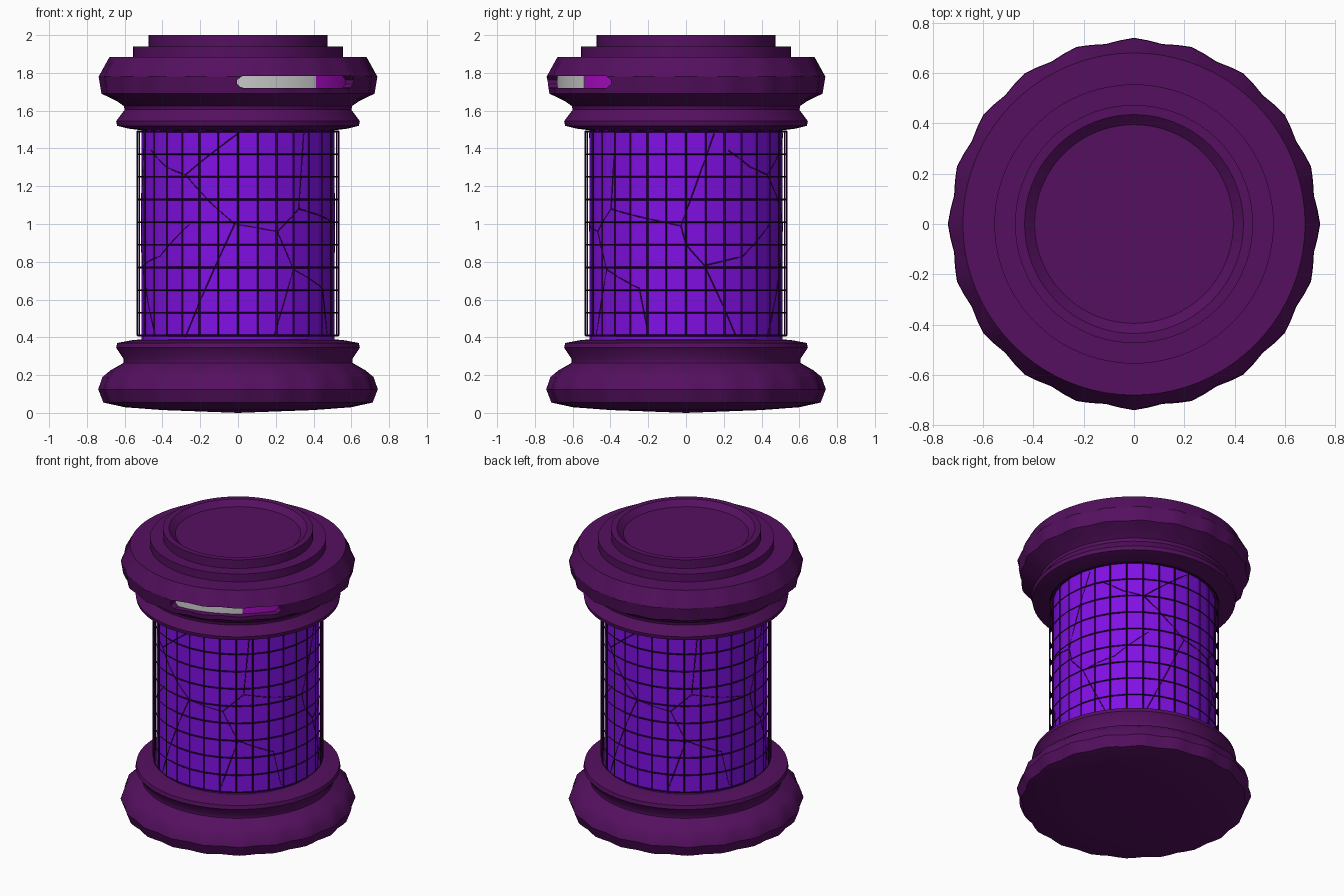
import bpy, bmesh
from math import sin, cos, pi, radians, sqrt

if "Cube" in bpy.data.objects:
    bpy.data.objects.remove(bpy.data.objects["Cube"])


def material(name, rgb):
    m = bpy.data.materials.new(name)
    m.diffuse_color = (*rgb, 1)
    m.use_nodes = True
    m.node_tree.nodes["Principled BSDF"].inputs["Base Color"].default_value = m.diffuse_color
    return m


SHELL = material("dark_plum", (0.09, 0.005, 0.115))
GLASS = material("violet_glass", (0.22, 0.005, 0.78))
WIRE = material("dark_wire", (0.035, 0.002, 0.06))
GLOW = material("magenta_light", (0.4, 0.003, 0.55))


def add_object(name, bm, mat=None, smooth=None):
    bmesh.ops.recalc_face_normals(bm, faces=bm.faces[:])
    me = bpy.data.meshes.new(name)
    bm.to_mesh(me)
    bm.free()
    ob = bpy.data.objects.new(name, me)
    bpy.context.collection.objects.link(ob)
    if mat:
        me.materials.append(mat)
    if smooth:
        bpy.ops.object.select_all(action='DESELECT')
        ob.select_set(True)
        bpy.context.view_layer.objects.active = ob
        bpy.ops.object.shade_smooth_by_angle(angle=radians(smooth))
    return ob


def polar(r, a, z):
    # angle 0 faces the front (-y), growing towards +x
    return (r * sin(a), -r * cos(a), z)


def lathe(name, profile, segs, mat, ripple=0.0, smooth=None):
    """Revolve (r, z) points; wide rings get a gentle hammered ripple."""
    bm = bmesh.new()
    rings = []
    for r, z in profile:
        if r == 0:
            rings.append([bm.verts.new((0, 0, z))] * segs)
            continue
        amp = ripple if r > 0.69 else 0
        rings.append([bm.verts.new(polar(r + amp * cos(20 * 2 * pi * i / segs), 2 * pi * i / segs, z))
                      for i in range(segs)])
    for a, b in zip(rings, rings[1:]):
        for i in range(segs):
            j = (i + 1) % segs
            bm.faces.new(list(dict.fromkeys((a[i], a[j], b[j], b[i]))))
    return add_object(name, bm, mat, smooth)


def arc_bar(name, r0, r1, a0, a1, round_start, round_end, mat=None, half=0.031, z=1.752):
    """Curved bar around the cap with optional rounded ends."""
    bm = bmesh.new()
    n, tip = 28, 2.5
    prev = None
    for i in range(n + 1):
        a = a0 + (a1 - a0) * i / n
        h = half
        for on, d in ((round_start, a - a0), (round_end, a1 - a)):
            if on and d < tip:
                h = min(h, half * (0.35 + 0.65 * sqrt(1 - (1 - d / tip) ** 2)))
        ring = [bm.verts.new(polar(r, radians(a), zz))
                for r, zz in ((r0, z - h), (r1, z - h), (r1, z + h), (r0, z + h))]
        if prev:
            for k in range(4):
                bm.faces.new((prev[k], prev[k - 1], ring[k - 1], ring[k]))
        else:
            bm.faces.new(ring)
        prev = ring
    bm.faces.new(prev)
    return add_object(name, bm, mat)


# Base and cap
lathe("base", [(0, 0), (0.4, 0.015), (0.6, 0.03), (0.705, 0.055), (0.732, 0.125), (0.71, 0.19),
               (0.675, 0.225), (0.605, 0.265), (0.605, 0.285), (0.645, 0.345), (0.64, 0.37),
               (0.56, 0.385), (0.5, 0.39), (0, 0.39)], 80, SHELL, 0.008, 35)
cap = lathe("cap", [(0, 1.49), (0.5, 1.495), (0.58, 1.505), (0.64, 1.52), (0.645, 1.545), (0.6, 1.605),
                    (0.605, 1.625), (0.64, 1.65), (0.715, 1.69), (0.73, 1.78), (0.68, 1.885),
                    (0.555, 1.885), (0.555, 1.94), (0.473, 1.94), (0.473, 2.0), (0.435, 2.0),
                    (0.395, 1.965), (0, 1.965)], 80, SHELL, 0.008, 30)

# Indicator slot in the cap with a grey bar and a lit bar inside
cutter = arc_bar("slot_cutter", 0.665, 0.85, -0.5, 57, True, True)
cutter.hide_render = True
cutter.hide_viewport = True
slot = cap.modifiers.new("slot", 'BOOLEAN')
slot.operation = 'DIFFERENCE'
slot.solver = 'EXACT'
slot.object = cutter
arc_bar("indicator_bar", 0.65, 0.68, -0.5, 37.5, True, False)
arc_bar("indicator_light", 0.65, 0.678, 37.5, 57, False, True, GLOW)

# Glass body
lathe("glass_body", [(0, 0.385), (0.512, 0.385), (0.512, 1.497), (0, 1.497)], 32, GLASS)

# Wire cage around the glass
cage = lathe("wire_cage", [(0.533, 0.41 + 0.12 * i) for i in range(10)], 32, WIRE)
wf = cage.modifiers.new("wires", 'WIREFRAME')
wf.thickness = 0.009
wf.offset = 0
wf.use_boundary = True

# Fracture lines on the glass: (degrees, height), repeated on the far side
CRACKS = [
    [(-64, 1.39), (-48, 1.3), (-33, 1.26), (-15, 1.1), (-2, 1.0), (24, 0.96), (35, 0.76), (61, 0.66), (67, 0.42)],
    [(-2, 1.0), (-33, 0.4)], [(35, 0.76), (22, 0.41)], [(-33, 1.26), (0, 1.48)],
    [(24, 0.96), (39, 1.08), (43, 1.48)], [(39, 1.08), (87, 0.99), (107, 1.48)],
    [(87, 0.99), (90, 0.89), (101, 0.78), (121, 0.41)], [(101, 0.78), (126, 0.83), (150, 1.0)],
]
cu = bpy.data.curves.new("glass_cracks", 'CURVE')
cu.dimensions = '3D'
cu.bevel_depth = 0.003
cu.bevel_resolution = 0
for turn in (0, 180):
    for crack in CRACKS:
        pts = []
        for (a0, z0), (a1, z1) in zip(crack, crack[1:]):
            n = max(2, int(abs(a1 - a0) / 5))
            pts += [(a0 + (a1 - a0) * k / n, z0 + (z1 - z0) * k / n) for k in range(n)]
        pts.append(crack[-1])
        sp = cu.splines.new('POLY')
        sp.points.add(len(pts) - 1)
        for p, (a, z) in zip(sp.points, pts):
            p.co = (*polar(0.511, radians(a + turn), z), 1)
cu.materials.append(WIRE)
bpy.context.collection.objects.link(bpy.data.objects.new("glass_cracks", cu))
